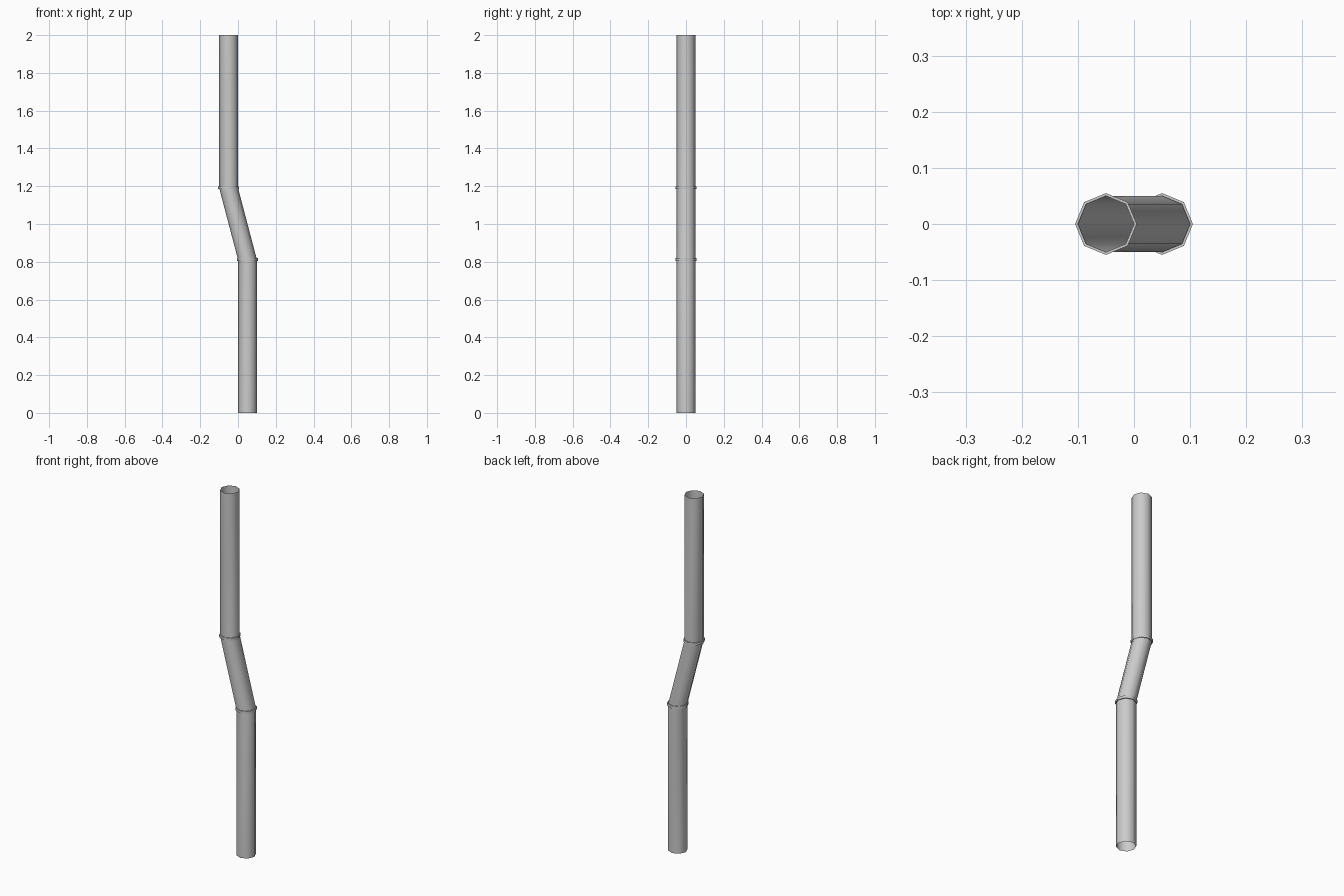
import bpy, bmesh, math

if "Cube" in bpy.data.objects:
    bpy.data.objects.remove(bpy.data.objects["Cube"])

SIDES = 8


def loft(name, rings):
    """Open octagonal tube through rings given as (centre x, z, radius)."""
    bm = bmesh.new()
    loops = []
    for x, z, r in rings:
        loops.append([bm.verts.new((x + r * math.cos(math.tau * i / SIDES),
                                    r * math.sin(math.tau * i / SIDES), z))
                      for i in range(SIDES)])
    for a, b in zip(loops, loops[1:]):
        for i in range(SIDES):
            j = (i + 1) % SIDES
            bm.faces.new((a[i], a[j], b[j], b[i]))
    mesh = bpy.data.meshes.new(name)
    bm.to_mesh(mesh)
    bm.free()
    obj = bpy.data.objects.new(name, mesh)
    bpy.context.collection.objects.link(obj)
    bpy.context.view_layer.objects.active = obj
    obj.select_set(True)
    bpy.ops.object.shade_smooth_by_angle(angle=math.radians(50))
    obj.select_set(False)
    return obj


R, COLLAR_R, OFFSET = 0.05, 0.055, 0.05
LOW, HIGH, HALF = 0.812, 1.192, 0.007

# Open pipe: lower run, slanted offset, upper run
loft("pipe", [(OFFSET, 0, R), (OFFSET, LOW, R), (-OFFSET, HIGH, R), (-OFFSET, 2, R)])

# Thin collars at the two bends
for name, x, z in (("lower_collar", OFFSET, LOW), ("upper_collar", -OFFSET, HIGH)):
    loft(name, [(x, z - HALF, R), (x, z - HALF, COLLAR_R),
                (x, z + HALF, COLLAR_R), (x, z + HALF, R)])
